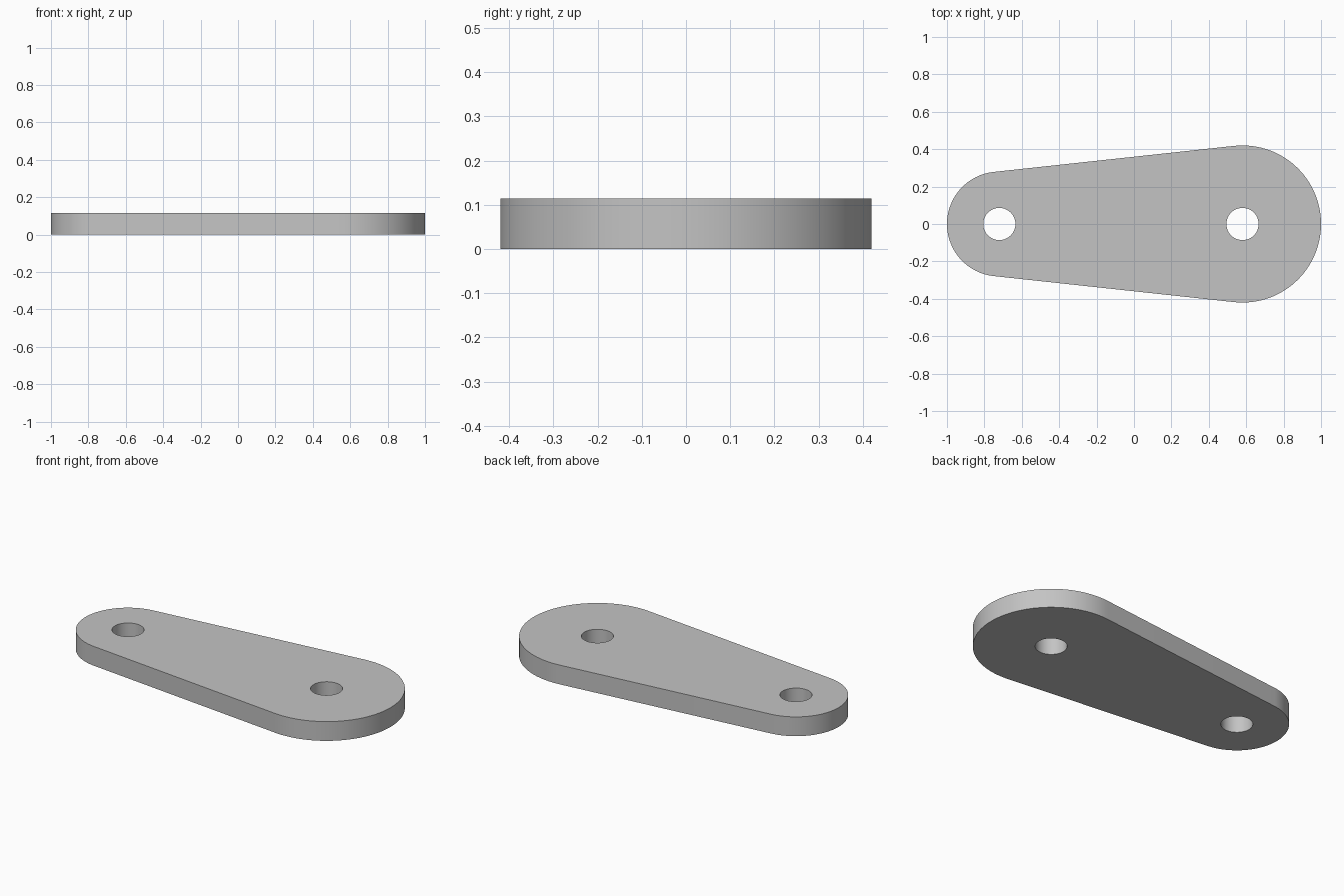
import bpy, bmesh, math

cube = bpy.data.objects.get("Cube")
if cube:
    bpy.data.objects.remove(cube, do_unlink=True)

SMALL_X, SMALL_R = -0.72, 0.28
LARGE_X, LARGE_R = 0.58, 0.42
HOLE_R = 0.086
THICKNESS = 0.114


def arc(cx, radius, start, end, steps):
    """Points along an arc centred on the x axis, both ends included."""
    angles = [start + (end - start) * i / steps for i in range(steps + 1)]
    return [(cx + radius * math.cos(a), radius * math.sin(a)) for a in angles]


def add_loop(bm, points):
    verts = [bm.verts.new((x, y, 0)) for x, y in points]
    return [bm.edges.new((v, verts[i - 1])) for i, v in enumerate(verts)]


# Outline: two round ends joined by their common tangents
tangent = math.acos((SMALL_R - LARGE_R) / (LARGE_X - SMALL_X))
outline = arc(LARGE_X, LARGE_R, -tangent, tangent, 64)
outline += arc(SMALL_X, SMALL_R, tangent, 2 * math.pi - tangent, 56)

bm = bmesh.new()
edges = add_loop(bm, outline)

# Pivot holes
for cx in (SMALL_X, LARGE_X):
    edges += add_loop(bm, arc(cx, HOLE_R, 0, 2 * math.pi, 48)[:-1])

# Fill the flat plate and give it thickness
bmesh.ops.triangle_fill(bm, edges=edges, use_beauty=True)
result = bmesh.ops.extrude_face_region(bm, geom=bm.faces[:], use_keep_orig=True)
top = [g for g in result["geom"] if isinstance(g, bmesh.types.BMVert)]
bmesh.ops.translate(bm, verts=top, vec=(0, 0, THICKNESS))
bmesh.ops.recalc_face_normals(bm, faces=bm.faces[:])

mesh = bpy.data.meshes.new("link_plate")
bm.to_mesh(mesh)
bm.free()
plate = bpy.data.objects.new("link_plate", mesh)
bpy.context.collection.objects.link(plate)

# Plain grey finish
grey = bpy.data.materials.new("light_grey")
grey.use_nodes = True
colour = (0.55, 0.55, 0.55, 1)
grey.diffuse_color = colour
grey.node_tree.nodes["Principled BSDF"].inputs["Base Color"].default_value = colour
mesh.materials.append(grey)

# Smooth rims with crisp edges
bpy.ops.object.select_all(action="DESELECT")
plate.select_set(True)
bpy.context.view_layer.objects.active = plate
bpy.ops.object.shade_smooth_by_angle(angle=math.radians(30))
